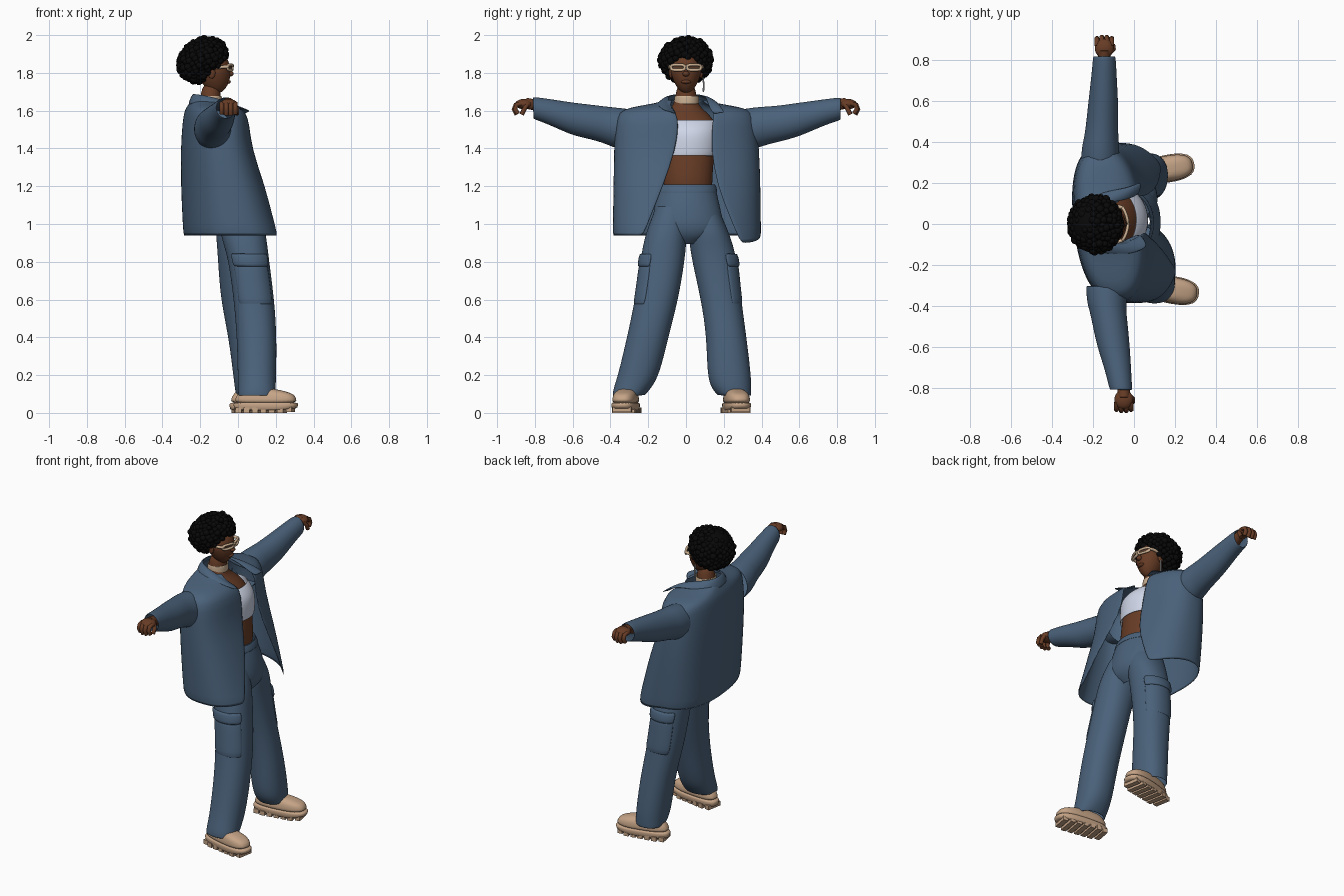
import bpy, bmesh, math, random
from mathutils import Vector, Matrix

if "Cube" in bpy.data.objects:
    bpy.data.objects.remove(bpy.data.objects["Cube"])

random.seed(4)
TAU = math.tau


def material(name, rgb):
    m = bpy.data.materials.new(name)
    m.diffuse_color = (*rgb, 1)
    m.use_nodes = True
    m.node_tree.nodes["Principled BSDF"].inputs["Base Color"].default_value = m.diffuse_color
    return m


DENIM = material("denim blue", (0.069, 0.121, 0.195))
SKIN = material("brown skin", (0.135, 0.045, 0.019))
HAIR = material("black hair", (0.0025, 0.0025, 0.0025))
WHITE = material("white cotton", (0.62, 0.67, 0.80))
TAN = material("tan suede", (0.56, 0.37, 0.24))
CREAM = material("cream frames", (0.62, 0.45, 0.30))
LENS = material("dark lens", (0.10, 0.045, 0.025))
SILVER = material("silver", (0.5, 0.5, 0.52))


def finish(name, bm, mat, subsurf=0, thick=0):
    bmesh.ops.recalc_face_normals(bm, faces=bm.faces)
    me = bpy.data.meshes.new(name)
    bm.to_mesh(me)
    bm.free()
    for p in me.polygons:
        p.use_smooth = True
    me.materials.append(mat)
    ob = bpy.data.objects.new(name, me)
    bpy.context.collection.objects.link(ob)
    if thick:
        s = ob.modifiers.new("cloth", 'SOLIDIFY')
        s.thickness, s.offset = thick, -1
    if subsurf:
        s = ob.modifiers.new("smooth", 'SUBSURF')
        s.levels = s.render_levels = subsurf
    return ob


def loft(name, rings, mat, closed=True, caps=False, subsurf=2, thick=0):
    bm = bmesh.new()
    rows = [[bm.verts.new(p) for p in r] for r in rings]
    n = len(rows[0])
    for a, b in zip(rows, rows[1:]):
        for i in range(n if closed else n - 1):
            j = (i + 1) % n
            bm.faces.new((a[i], a[j], b[j], b[i]))
    if caps:
        bm.faces.new(rows[0])
        bm.faces.new(rows[-1])
    return finish(name, bm, mat, subsurf, thick)


def ring(z, cx, cy, rx, ry, n=2.0, a0=0.0, a1=None, count=24):
    """Horizontal superellipse, or an arc of one when a1 is given."""
    step = TAU / count if a1 is None else (a1 - a0) / (count - 1)
    f = lambda v: math.copysign(abs(v) ** (2 / n), v)
    return [Vector((cx + rx * f(math.cos(a0 + i * step)),
                    cy + ry * f(math.sin(a0 + i * step)), z)) for i in range(count)]


def tube(name, pts, r, mat, cyclic=False):
    cu = bpy.data.curves.new(name, 'CURVE')
    cu.dimensions = '3D'
    cu.bevel_depth, cu.bevel_resolution, cu.use_fill_caps = r, 3, True
    sp = cu.splines.new('POLY')
    sp.points.add(len(pts) - 1)
    for p, q in zip(sp.points, pts):
        p.co = (*q, 1)
    sp.use_cyclic_u = cyclic
    sp.use_smooth = True
    cu.materials.append(mat)
    ob = bpy.data.objects.new(name, cu)
    bpy.context.collection.objects.link(ob)


def ball(name, c, r, mat, shape=None):
    bm = bmesh.new()
    bmesh.ops.create_uvsphere(bm, u_segments=32, v_segments=20, radius=1)
    for v in bm.verts:
        if shape:
            shape(v.co)
        v.co = Vector(c) + Vector([a * b for a, b in zip(v.co, r)])
    return finish(name, bm, mat)


# --- torso, top and neck
loft("torso", [ring(*r) for r in [
    (1.12, -.03, .01, .095, .13), (1.25, -.03, .01, .10, .13), (1.36, -.045, .015, .10, .135),
    (1.46, -.06, .02, .105, .14), (1.55, -.105, .02, .10, .14), (1.61, -.15, 0, .07, .085),
    (1.65, -.148, 0, .053, .056), (1.75, -.14, 0, .05, .05)]], SKIN, caps=True)
loft("crop_top", [ring(*r) for r in [
    (1.36, -.045, .015, .107, .142), (1.40, -.05, .02, .114, .147), (1.47, -.055, .02, .119, .15),
    (1.51, -.07, .02, .117, .149), (1.55, -.10, .02, .108, .147)]], WHITE, thick=.006)
loft("choker", [ring(z, -.147, .003, .062, .066) for z in (1.635, 1.65, 1.68)], CREAM, thick=.006)

# --- trousers
loft("trouser_hips", [ring(*r) for r in [
    (1.21, -.03, .005, .112, .15), (1.12, -.012, .006, .126, .168), (1.02, .008, .008, .126, .19),
    (.97, .012, .01, .118, .19), (.93, .015, .01, .10, .15), (.895, .018, .012, .06, .05)]], DENIM)
loft("waistband", [ring(z, x, .005, rx, ry) for z, x, rx, ry in
     [(1.207, -.03, .117, .155), (1.165, -.022, .124, .164)]], DENIM, thick=.006)
LEGS = {"right": [(1.1, 0, -.075, .10, .08), (.98, .02, -.098, .122, .106), (.9, .038, -.112, .117, .114),
                  (.8, .058, -.125, .108, .118), (.6, .085, -.155, .108, .115), (.4, .10, -.203, .106, .11),
                  (.2, .10, -.25, .102, .11), (.13, .10, -.285, .10, .10), (.09, .10, -.305, .10, .085)],
        "left": [(1.1, -.02, .085, .10, .08), (.98, 0, .115, .12, .102), (.9, 0, .132, .113, .115),
                 (.8, .002, .152, .108, .12), (.6, .015, .186, .108, .107), (.4, .05, .215, .10, .106),
                 (.2, .07, .228, .096, .117), (.13, .075, .24, .092, .106), (.09, .075, .258, .086, .088)]}


def leg_at(leg, z):
    for a, b in zip(leg, leg[1:]):
        if a[0] >= z >= b[0]:
            t = (a[0] - z) / (a[0] - b[0])
            return [u + (v - u) * t for u, v in zip(a, b)]


for side, leg in LEGS.items():
    s = -1 if side == "right" else 1
    loft(side + "_trouser_leg", [ring(*r, n=2.2) for r in leg], DENIM, thick=.006)
    # cargo pocket and flap hug the outer thigh
    for part, zs, grow in [("pocket", (.80, .72, .64, .57), 1.04), ("pocket_flap", (.845, .81, .775), 1.10)]:
        rows = []
        for z in zs:
            _, x, y, rx, ry = leg_at(leg, z)
            rows.append(ring(z, x, y, rx * grow, ry * grow, 2.2, s * .5, s * 2.4, 12))
        loft(f"{side}_{part}", rows, DENIM, closed=False, thick=.014, subsurf=1)

# --- shoes: lugged sole and chunky upper
for side, x, y, ang in [("right", .147, -.315, -.17), ("left", .125, .263, .18)]:
    turn = Matrix.Translation((x, y, 0)) @ Matrix.Rotation(ang, 4, 'Z')

    def foot(z, rx, ry, cx=0):
        pts = ring(z, cx, 0, rx, ry, 2.6, count=32)
        for p in pts:
            p.y *= 1 + .9 * p.x * (p.x > -.08) - .07 * (p.x < -.08)
            p.z += max(0, p.x - .08) * .12 * (z < .03)
        return [turn @ p for p in pts]
    loft(side + "_shoe_sole", [foot(.012, .16, .058), foot(.016, .17, .064), foot(.05, .174, .067),
                               foot(.057, .17, .064)], TAN, caps=True, subsurf=1)
    loft(side + "_shoe_upper", [foot(.045, .166, .062), foot(.075, .165, .062), foot(.10, .15, .057),
                                foot(.114, .12, .048, -.015), foot(.13, .08, .035, -.04)], TAN, caps=True)
    bm = bmesh.new()
    for i in range(7):
        lx = -.138 + i * .045
        w = .10 if i in (0, 6) else .122
        bmesh.ops.create_cube(bm, size=1, matrix=turn @ Matrix.Translation((lx, 0, .014 + .004 * (i == 6)))
                              @ Matrix.Diagonal((.032, w, .028, 1)))
    for p in finish(side + "_shoe_lugs", bm, TAN).data.polygons:
        p.use_smooth = False

# --- open jacket: each ring runs from one front edge round the back to the other
N = 2.45


def jacket_ring(z, cx, cy, rx, ry, e0, e1):
    edge = lambda e: math.copysign(math.asin((abs(e - cy) / ry) ** (N / 2)), e - cy)
    pts = ring(z, cx, cy, rx, ry, N, edge(e1), TAU + edge(e0), 44)
    for p in pts:
        p.x -= .10 * p.y    # the chest is turned a little to the right
        if z < 1:           # the left front corner hangs lower
            p.z -= .04 * max(0, min(1, p.y / .28)) * max(0, min(1, (p.x + .1) / .2))
    return pts


loft("jacket_body", [jacket_ring(*r) for r in [
    (.935, -.03, .005, .253, .394, -.225, .29), (1.05, -.053, .005, .235, .392, -.185, .23),
    (1.2, -.078, .005, .217, .39, -.12, .165), (1.4, -.115, .003, .181, .385, -.05, .13),
    (1.53, -.117, 0, .17, .375, -.035, .14), (1.595, -.122, 0, .156, .358, -.05, .145),
    (1.62, -.137, 0, .128, .29, -.08, .14), (1.64, -.147, 0, .108, .15, -.08, .11),
    (1.66, -.15, 0, .095, .105, -.075, .09)]], DENIM, closed=False, thick=.01, subsurf=1)

# --- folded collar
inner = [(.03, -.035, 1.57), (-.05, -.085, 1.645), (-.15, -.10, 1.68), (-.225, -.06, 1.69), (-.24, 0, 1.692),
         (-.225, .065, 1.69), (-.15, .105, 1.68), (-.05, .11, 1.65), (.03, .14, 1.575)]
outer = [(.08, -.115, 1.60), (-.03, -.155, 1.635), (-.15, -.155, 1.645), (-.245, -.10, 1.64), (-.272, 0, 1.63),
         (-.25, .11, 1.64), (-.15, .165, 1.645), (-.03, .175, 1.64), (.045, .215, 1.585)]
middle = [(Vector(a) + Vector(b)) / 2 + Vector((0, 0, .012)) for a, b in zip(inner, outer)]
loft("collar", [inner, middle, outer], DENIM, closed=False, thick=.008, subsurf=2)

# --- sleeves (distance along y, x, z, radius x, radius z), wrists and hands
ARMS = {"right": (-1, [(.30, -.135, 1.50, .10, .11), (.38, -.133, 1.51, .098, .108), (.42, -.128, 1.522, .09, .10),
                       (.50, -.115, 1.54, .086, .092), (.60, -.10, 1.555, .08, .088), (.70, -.08, 1.587, .066, .072),
                       (.78, -.068, 1.608, .058, .062), (.81, -.063, 1.615, .055, .058)], -.05),
        "left": (1, [(.30, -.165, 1.50, .095, .11), (.38, -.163, 1.51, .092, .11), (.42, -.16, 1.52, .084, .102),
                     (.50, -.155, 1.532, .078, .096), (.60, -.15, 1.553, .073, .09), (.70, -.147, 1.582, .064, .074),
                     (.78, -.145, 1.603, .058, .064), (.82, -.145, 1.61, .055, .06)], -.145)}
for side, (s, path, hx) in ARMS.items():
    rows = [[Vector((p.x, s * y, z + p.y)) for p in ring(0, x, 0, rx, rz)] for y, x, z, rx, rz in path]
    loft(side + "_sleeve", rows, DENIM, thick=.007)
    tube(side + "_wrist", [(hx - .01, s * .72, 1.60), (hx, s * .80, 1.63), (hx, s * .85, 1.64)], .03, SKIN)
    ball(side + "_palm", (hx, s * .857, 1.635), (.046, .047, .027), SKIN)
    for i in range(4):
        fx = hx - .036 + i * .024
        d = .006 * (i in (1, 2))
        tube(f"{side}_finger_{i + 1}", [(fx, s * .87, 1.638), (fx, s * (.896 + d), 1.632), (fx, s * (.905 + d), 1.608),
                                        (fx, s * (.89 + d), 1.585 - d)], .0125, SKIN)
    tube(side + "_thumb", [(hx + .03, s * .84, 1.635), (hx + .044, s * .855, 1.61), (hx + .042, s * .87, 1.58)],
         .0125, SKIN)


# --- head and face
def jaw(p):
    if p.z < 0:
        p.y *= 1 + .25 * p.z
        p.x = p.x * (1 + .12 * p.z) - .12 * p.z


ball("head", (-.125, 0, 1.805), (.085, .08, .115), SKIN, jaw)
ball("nose", (-.042, 0, 1.795), (.019, .018, .014), SKIN)
tube("nose_bridge", [(-.048, 0, 1.835), (-.038, 0, 1.80)], .009, SKIN)
ball("lips", (-.056, 0, 1.753), (.018, .026, .011), SKIN)
for s, side in ((-1, "right"), (1, "left")):
    ball(side + "_ear", (-.14, s * .08, 1.80), (.02, .01, .03), SKIN)
    # glasses
    eye = [Vector((-.030 - 4 * p.y ** 2, p.y, 1.829 + p.x)) for p in ring(0, 0, s * .043, .014, .036, 3.5)]
    tube(side + "_glasses_rim", eye, .0075, CREAM, True)
    bm = bmesh.new()
    bm.faces.new([bm.verts.new(p) for p in eye])
    finish(side + "_lens", bm, LENS)
    tube(side + "_glasses_arm", [(-.052, s * .078, 1.832), (-.075, s * .086, 1.832), (-.15, s * .086, 1.825)], .009, CREAM)
tube("glasses_bridge", [(-.029, -.012, 1.833), (-.026, 0, 1.836), (-.029, .012, 1.833)], .006, CREAM)
tube("earring", [(-.13, .09, 1.775), (-.13, .094, 1.74), (-.13, .092, 1.70)], .0045, SILVER)

# --- curly hair: a core covered with small curls, leaving the face free
ball("hair_core", (-.193, 0, 1.872), (.113, .125, .112), HAIR)
bm = bmesh.new()
for i in range(260):
    h = 1 - 2 * (i + .5) / 260
    a, r = i * 2.39996, math.sqrt(1 - h * h)
    p = Vector((-.187 + .12 * r * math.cos(a) + .025 * h, .13 * r * math.sin(a), 1.867 + .112 * h))
    if p.z < 1.765 + (p.x + .18):
        continue
    p += Vector([random.uniform(-.005, .005) for k in range(3)])
    bmesh.ops.create_icosphere(bm, subdivisions=2, radius=random.uniform(.015, .021), matrix=Matrix.Translation(p))
finish("hair_curls", bm, HAIR)
